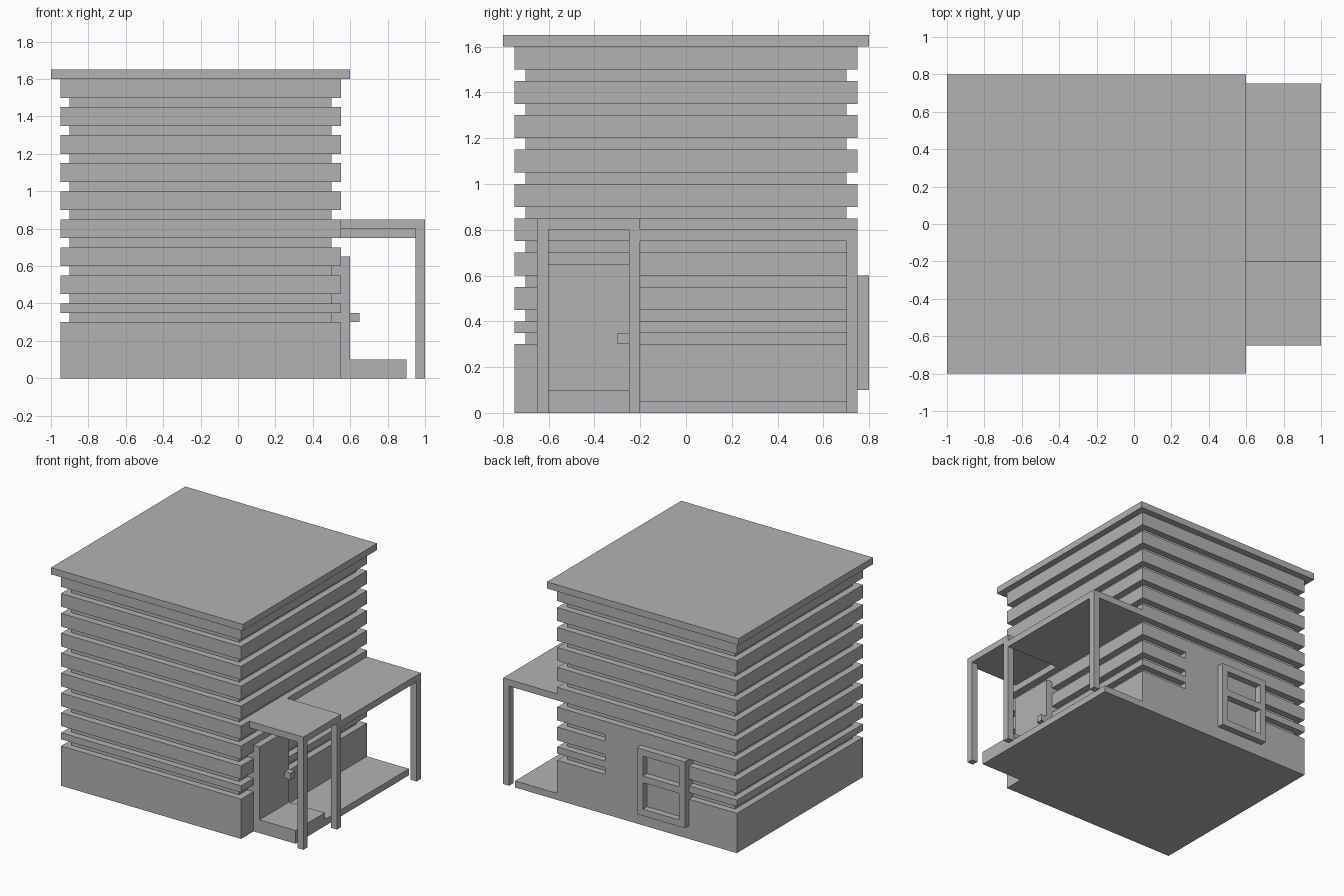
import bpy
import bmesh

cube = bpy.data.objects.get("Cube")
if cube:
    bpy.data.objects.remove(cube, do_unlink=True)

# One plain grey for the whole building
GREY = (0.45, 0.45, 0.45, 1.0)
mat = bpy.data.materials.new("plain grey")
mat.use_nodes = True
mat.diffuse_color = GREY
shader = next(n for n in mat.node_tree.nodes if n.type == 'BSDF_PRINCIPLED')
shader.inputs["Base Color"].default_value = GREY


def finish(name, bm):
    bmesh.ops.recalc_face_normals(bm, faces=bm.faces)
    mesh = bpy.data.meshes.new(name)
    bm.to_mesh(mesh)
    bm.free()
    mesh.materials.append(mat)
    obj = bpy.data.objects.new(name, mesh)
    bpy.context.collection.objects.link(obj)
    return obj


def boxes(name, *spans):
    """One object made of boxes, each given as (x range, y range, z range)."""
    bm = bmesh.new()
    for span in spans:
        verts = bmesh.ops.create_cube(bm, size=1)["verts"]
        for v in verts:
            for axis, (low, high) in enumerate(span):
                v.co[axis] = low if v.co[axis] < 0 else high
    return finish(name, bm)


# Main levels
LEFT, RIGHT, HALF = -0.95, 0.55, 0.75      # outer wall faces
TOP, GROOVE = 1.6, 0.05                    # wall height, groove size
low_grooves = [0.3, 0.4, 0.55]
grooves = low_grooves + [0.7 + 0.15 * i for i in range(6)]

# Tower: square rings stacked up a stepped profile
profile = [(0, 0)]
for z in grooves:
    profile += [(z, 0), (z, GROOVE), (z + GROOVE, GROOVE), (z + GROOVE, 0)]
profile.append((TOP, 0))

bm = bmesh.new()
rings = []
for z, inset in profile:
    x0, x1, y = LEFT + inset, RIGHT - inset, HALF - inset
    rings.append([bm.verts.new(p) for p in
                  ((x0, -y, z), (x1, -y, z), (x1, y, z), (x0, y, z))])
for a, b in zip(rings, rings[1:]):
    for i in range(4):
        j = (i + 1) % 4
        bm.faces.new((a[i], a[j], b[j], b[i]))
bm.faces.new(rings[0])
bm.faces.new(rings[-1])
finish("banded_walls", bm)

# Overhanging flat roof
boxes("roof", ((-1, 0.6), (-0.8, 0.8), (TOP, TOP + 0.05)))

# Solid back wall panel that closes the low grooves round the window
boxes("back_wall_panel", *[((-0.55, 0.15), (HALF - GROOVE, HALF), (z, z + GROOVE))
                           for z in low_grooves])

# Window frame: two sides and three rails
WX, WY = (-0.55, -0.15), (HALF, 0.8)
sides = [((x, x + 0.05), WY, (0.1, 0.6)) for x in (WX[0], WX[1] - 0.05)]
rails = [((WX[0] + 0.05, WX[1] - 0.05), WY, (z, z + 0.05)) for z in (0.1, 0.35, 0.55)]
boxes("window_frame", *sides, *rails)

# Door, with its jamb closing the low grooves, and its handle
DOOR_Y = (-0.6, -0.25)
boxes("door", ((RIGHT, 0.6), DOOR_Y, (0, 0.65)))
boxes("door_jamb", *[((RIGHT - GROOVE, RIGHT), DOOR_Y, (z, z + GROOVE))
                     for z in low_grooves])
boxes("door_handle", ((0.6, 0.65), (-0.3, -0.25), (0.3, 0.35)))

# Doorstep and lower porch deck
boxes("doorstep", ((RIGHT, 0.9), DOOR_Y, (0, 0.1)))
boxes("porch_deck", ((RIGHT, 0.9), (DOOR_Y[1], HALF), (0, 0.05)))

# Porch canopies at two heights
boxes("door_canopy", ((RIGHT, 1), (-0.65, -0.2), (0.8, 0.85)))
boxes("porch_canopy", ((RIGHT, 1), (-0.2, HALF), (0.75, 0.8)))

# Posts carrying the canopies
for name, y, top in (("front_post", -0.65, 0.8),
                     ("middle_post", -0.25, 0.8),
                     ("back_post", 0.7, 0.75)):
    boxes(name, ((0.95, 1), (y, y + 0.05), (0, top)))
